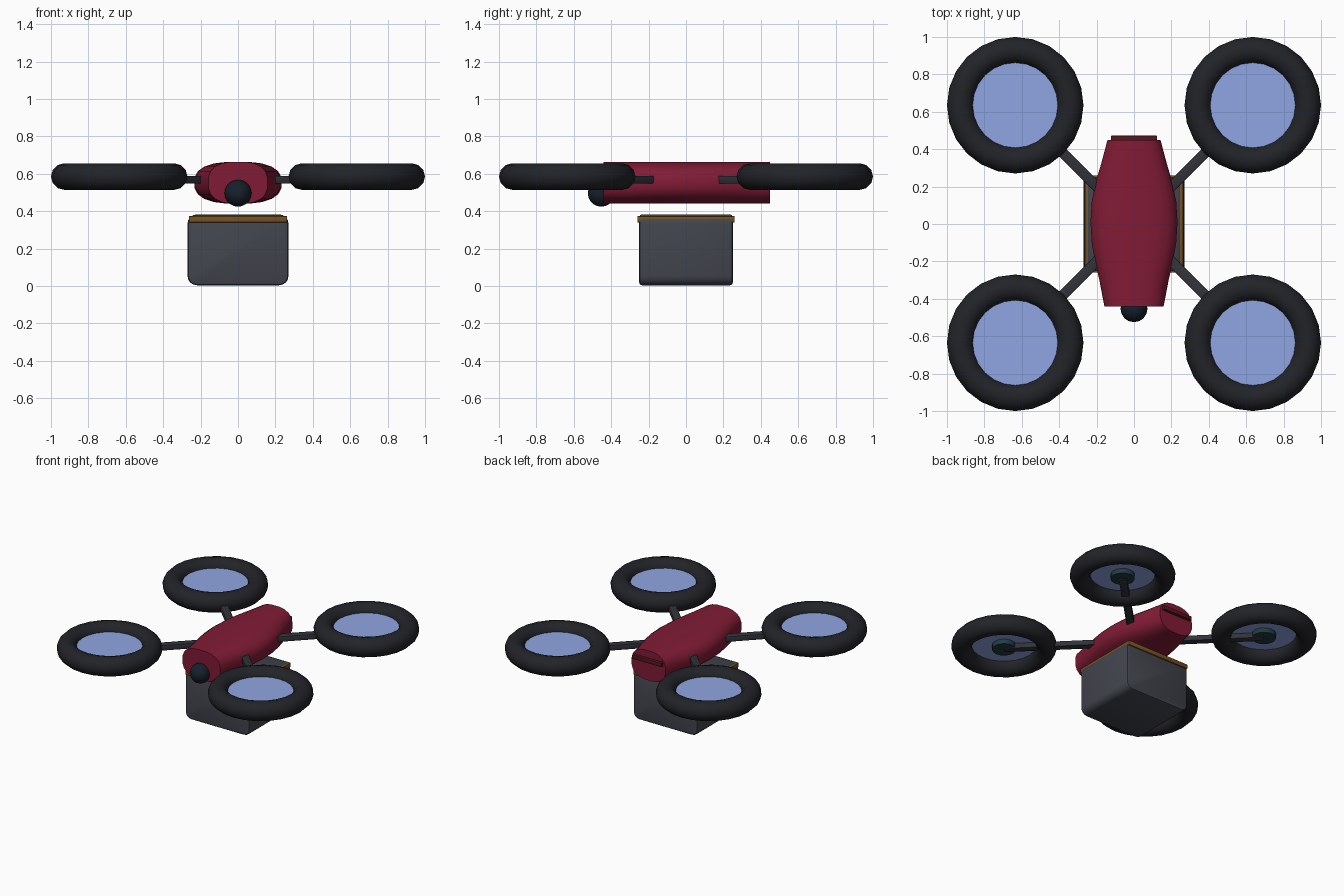
import bpy, bmesh, math
from mathutils import Matrix

if "Cube" in bpy.data.objects:
    bpy.data.objects.remove(bpy.data.objects["Cube"])


def material(name, rgb):
    m = bpy.data.materials.new(name)
    m.diffuse_color = (*rgb, 1)
    m.use_nodes = True
    m.node_tree.nodes["Principled BSDF"].inputs["Base Color"].default_value = m.diffuse_color
    return m


RED = material("body_red", (0.22, 0.011, 0.036))
DARK_RED = material("dark_red", (0.09, 0.008, 0.012))
BLACK = material("rubber_black", (0.016, 0.017, 0.021))
GREY = material("arm_grey", (0.03, 0.033, 0.042))
CASE = material("case_grey", (0.055, 0.06, 0.075))
GOLD = material("gold_trim", (0.19, 0.085, 0.015))
BLUE = material("rotor_blue", (0.28, 0.38, 0.76))
TEAL = material("hub_teal", (0.015, 0.045, 0.055))
LENS = material("lens_dark", (0.008, 0.014, 0.024))


def finish(name, mat, angle=40):
    o = bpy.context.object
    o.name = name
    o.data.materials.append(mat)
    bpy.ops.object.shade_smooth_by_angle(angle=math.radians(angle))
    return o


def from_bmesh(bm, name, mat, angle=40):
    bmesh.ops.recalc_face_normals(bm, faces=bm.faces)
    me = bpy.data.meshes.new(name)
    bm.to_mesh(me)
    bm.free()
    o = bpy.data.objects.new(name, me)
    bpy.context.collection.objects.link(o)
    bpy.ops.object.select_all(action='DESELECT')
    o.select_set(True)
    bpy.context.view_layer.objects.active = o
    return finish(name, mat, angle)


def box(name, lo, hi, mat, bevel=0.0, round_y=0.0):
    """Box between two corners; round_y rounds the edges running along y."""
    bm = bmesh.new()
    bmesh.ops.create_cube(bm, size=1)
    for v in bm.verts:
        for i in range(3):
            v.co[i] = (lo[i] + hi[i]) / 2 + v.co[i] * (hi[i] - lo[i])
    if round_y:
        edges = [e for e in bm.edges
                 if abs(e.verts[0].co.y - e.verts[1].co.y) > 1e-4]
        bmesh.ops.bevel(bm, geom=edges, offset=round_y, segments=4,
                        profile=0.5, affect='EDGES')
    if bevel:
        edges = [e for e in bm.edges if e.calc_face_angle(0) > 1]
        bmesh.ops.bevel(bm, geom=edges, offset=bevel, segments=2,
                        profile=0.5, affect='EDGES')
    return from_bmesh(bm, name, mat)


# Fuselage: rounded cross-section lofted along y, constant height
ZC, HZ, N = 0.552, 0.113, 20
sections = [(-0.44, 0.16), (-0.3, 0.187), (-0.2, 0.21), (-0.1, 0.228), (0.01, 0.235),
            (0.12, 0.228), (0.22, 0.208), (0.33, 0.175), (0.45, 0.143)]
bm = bmesh.new()
rings = []
for y, w in sections:
    ring = []
    for i in range(N):
        a = 2 * math.pi * (i + 0.5) / N
        c, s = math.cos(a), math.sin(a)
        p = 2 / 2.6
        ring.append(bm.verts.new((w * math.copysign(abs(c) ** p, c), y,
                                  ZC + HZ * math.copysign(abs(s) ** p, s))))
    rings.append(ring)
for a, b in zip(rings, rings[1:]):
    for i in range(N):
        j = (i + 1) % N
        bm.faces.new((a[i], a[j], b[j], b[i]))
bm.faces.new(rings[0])
bm.faces.new(rings[-1])
from_bmesh(bm, "fuselage", RED, 45)

# Tail light bar and nose camera
box("tail_light", (-0.123, 0.44, 0.58), (0.123, 0.472, 0.61), DARK_RED, 0.003)
bpy.ops.mesh.primitive_uv_sphere_add(segments=16, ring_count=10, radius=0.072,
                                     location=(0, -0.453, 0.496))
finish("nose_camera", LENS)

# Cargo case hanging below, with gold trim round its lid
box("cargo_case", (-0.27, -0.25, 0.004), (0.27, 0.25, 0.383), CASE, 0.014, 0.05)
box("case_trim", (-0.263, -0.26, 0.34), (0.263, 0.26, 0.374), GOLD, 0.004)

# Four ducted rotors on diagonal arms
C = 0.635
for sy, fb in ((-1, "front"), (1, "back")):
    for sx, lr in ((-1, "left"), (1, "right")):
        tag = f"{fb}_{lr}"
        x, y = sx * C, sy * C
        bpy.ops.mesh.primitive_torus_add(major_segments=24, minor_segments=12,
                                         major_radius=0.294, minor_radius=0.071,
                                         location=(x, y, 0.585))
        finish("rotor_guard_" + tag, BLACK)
        bpy.ops.mesh.primitive_cylinder_add(vertices=24, radius=0.235, depth=0.01,
                                            location=(x, y, 0.597))
        finish("rotor_disc_" + tag, BLUE)
        bpy.ops.mesh.primitive_cylinder_add(vertices=16, radius=0.083, depth=0.036,
                                            location=(x, y, 0.573))
        finish("rotor_hub_" + tag, TEAL)
        length = C * math.sqrt(2)
        arm = box("arm_" + tag, (0.2, -0.027, 0.548), (length, 0.027, 0.588), GREY, 0.004)
        arm.data.transform(Matrix.Rotation(math.atan2(sy, sx), 4, 'Z'))
